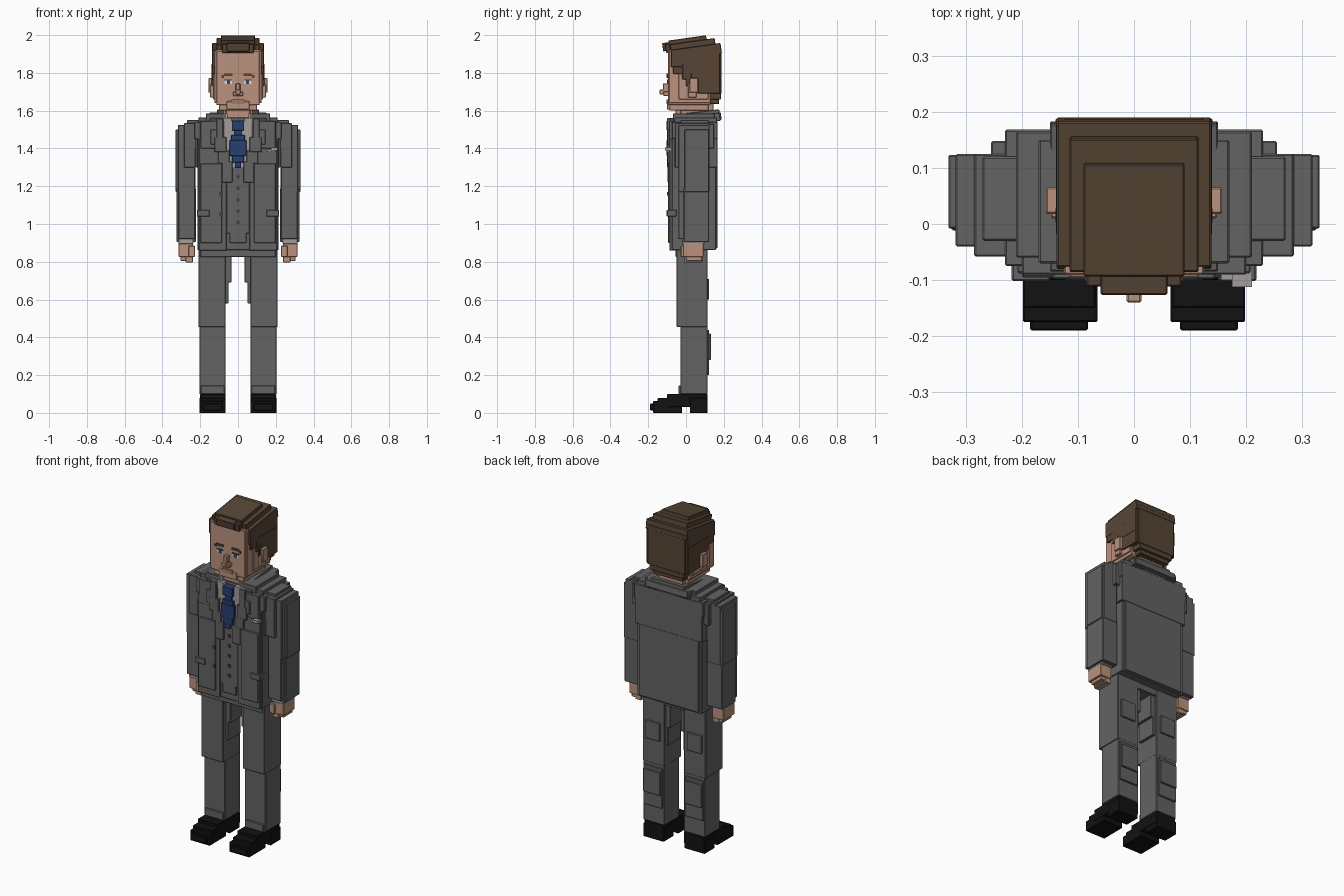
import bpy, bmesh, math
from mathutils import Matrix, Vector


def mat(name, r, g, b):
    m = bpy.data.materials.new(name)
    m.diffuse_color = (r, g, b, 1)
    return m


SUIT = mat("suit_grey", 0.125, 0.125, 0.125)
DARK = mat("button_grey", 0.05, 0.05, 0.05)
SKIN = mat("skin", 0.50, 0.29, 0.205)
LIP = mat("lip", 0.36, 0.19, 0.15)
HAIR = mat("hair_brown", 0.095, 0.06, 0.036)
TIE = mat("tie_blue", 0.022, 0.05, 0.17)
SHIRT = mat("shirt_light_grey", 0.36, 0.34, 0.33)
SHOE = mat("shoe_black", 0.006, 0.006, 0.006)
WHITE = mat("eye_white", 0.7, 0.7, 0.7)
IRIS = mat("iris_blue_grey", 0.04, 0.06, 0.09)


def part(name, material, boxes, mirror=False, tilt=0, pivot=(0, 0.03, 1.95), bevel=0.003):
    """One object from boxes (x0, x1, y0, y1, z0, z1), optionally mirrored and tilted about x."""
    bm = bmesh.new()
    for x0, x1, y0, y1, z0, z1 in boxes:
        for s in ((1, -1) if mirror else (1,)):
            m = Matrix.Translation((s * (x0 + x1) / 2, (y0 + y1) / 2, (z0 + z1) / 2))
            bmesh.ops.create_cube(bm, size=1, matrix=m @ Matrix.Diagonal((x1 - x0, y1 - y0, z1 - z0, 1)))
    if tilt:
        bmesh.ops.rotate(bm, verts=bm.verts, cent=Vector(pivot),
                         matrix=Matrix.Rotation(math.radians(tilt), 3, 'X'))
    me = bpy.data.meshes.new(name)
    bm.to_mesh(me)
    bm.free()
    me.materials.append(material)
    ob = bpy.data.objects.new(name, me)
    bpy.context.collection.objects.link(ob)
    if bevel:
        b = ob.modifiers.new("soft_edge", 'BEVEL')
        b.width = bevel
        b.segments = 1
    return ob


def mid(w, *r):
    """A box centred on x = 0 with half width w."""
    return (-w, w) + r


# shoes: stepped toe, sole, raised heel
part("shoes", SHOE, [
    (0.065, 0.2, -0.10, 0.115, 0.03, 0.1),
    (0.068, 0.198, -0.15, -0.05, 0.015, 0.08),
    (0.082, 0.185, -0.19, -0.1, 0.012, 0.05),
    (0.065, 0.198, -0.175, -0.02, 0.0, 0.062),
    (0.068, 0.205, 0.02, 0.115, 0.0, 0.08)], mirror=True)

# trousers
part("lower_legs", SUIT, [
    (0.065, 0.205, -0.03, 0.113, 0.1, 0.46),
    (0.072, 0.196, -0.04, 0.08, 0.1, 0.145),
    (0.075, 0.2, 0.05, 0.122, 0.2, 0.44),
    (0.08, 0.195, 0.05, 0.132, 0.28, 0.42)], mirror=True)
part("upper_legs", SUIT, [
    (0.065, 0.21, -0.05, 0.113, 0.455, 0.88),
    (0.05, 0.19, -0.02, 0.1, 0.58, 0.88),
    (0.035, 0.19, -0.02, 0.1, 0.69, 0.88),
    (0.09, 0.19, 0.05, 0.122, 0.6, 0.71)], mirror=True)
part("trouser_seat", SUIT, [mid(0.2, -0.055, 0.11, 0.825, 0.95)])

# jacket body, shoulders and back
part("jacket_body", SUIT, [
    mid(0.215, -0.075, 0.158, 0.862, 1.5),
    mid(0.2, -0.06, 0.166, 0.87, 1.53),
    mid(0.225, -0.06, 0.168, 1.3, 1.52),
    mid(0.23, -0.075, 0.168, 1.45, 1.54),
    mid(0.255, -0.058, 0.148, 1.40, 1.53),
    mid(0.21, -0.06, 0.165, 1.5, 1.565)])
part("shoulder_yoke", SUIT, [
    (0.06, 0.17, -0.07, 0.15, 1.54, 1.585)], mirror=True)
part("waistcoat", SUIT, [
    mid(0.06, -0.084, 0, 0.95, 1.32),
    mid(0.045, -0.084, 0, 0.9, 1.0)])

# jacket front panels and lapels, stepped along the opening
part("jacket_front_panels", SUIT, [
    (0.06, 0.208, -0.088, 0.0, 0.86, 1.45),
    (0.085, 0.2, -0.095, 0.0, 0.9, 1.32),
    (0.075, 0.2, -0.09, 0.0, 1.4, 1.545)], mirror=True)
part("lapels", SUIT, [
    (0.03, 0.085, -0.098, -0.05, 1.22, 1.33),
    (0.045, 0.105, -0.099, -0.05, 1.32, 1.39),
    (0.06, 0.125, -0.1, -0.05, 1.38, 1.46),
    (0.078, 0.115, -0.1, -0.05, 1.45, 1.56),
    (0.1, 0.145, -0.098, -0.05, 1.42, 1.5)], mirror=True)
part("pocket_flaps", SUIT, [(0.15, 0.218, -0.102, -0.05, 1.04, 1.075)], mirror=True)
part("waistcoat_buttons", DARK,
     [mid(0.008, -0.088, -0.08, z, z + 0.018) for z in (1.0, 1.06, 1.12, 1.18, 1.24)], bevel=0)
part("jacket_buttons", DARK,
     [(-0.1, -0.082, -0.1, -0.093, z, z + 0.02) for z in (1.04, 1.15)], bevel=0)
part("pocket_square", SHIRT, [(0.155, 0.2, -0.1, -0.08, 1.38, 1.395),
                              (0.175, 0.21, -0.112, -0.08, 1.388, 1.405)], bevel=0)

# tilted coat collar around the neck
part("coat_collar", SUIT, [
    mid(0.14, 0.06, 0.186, 1.535, 1.575),
    mid(0.11, 0.1, 0.18, 1.56, 1.592),
    (-0.15, -0.075, -0.085, 0.18, 1.53, 1.575),
    (0.075, 0.15, -0.085, 0.18, 1.53, 1.575),
    (-0.11, -0.072, -0.06, 0.17, 1.56, 1.592),
    (0.072, 0.11, -0.06, 0.17, 1.56, 1.592)], tilt=7, pivot=(0, 0.05, 1.565))

# shirt and tie
part("shirt", SHIRT, [
    mid(0.08, -0.083, 0, 1.44, 1.545),
    mid(0.06, -0.0835, 0, 1.37, 1.45),
    mid(0.045, -0.086, 0, 1.3, 1.38)], bevel=0)
part("shirt_collar", SHIRT, [
    (0.035, 0.08, -0.087, -0.02, 1.52, 1.56),
    (0.055, 0.078, -0.07, 0.1, 1.54, 1.585)], mirror=True, bevel=0)
part("tie", TIE, [
    mid(0.033, -0.102, -0.05, 1.495, 1.548),
    mid(0.022, -0.096, -0.05, 1.45, 1.5),
    mid(0.036, -0.1, -0.05, 1.44, 1.47),
    mid(0.044, -0.102, -0.05, 1.36, 1.445),
    mid(0.032, -0.101, -0.05, 1.325, 1.37),
    mid(0.017, -0.1, -0.05, 1.3, 1.335)], bevel=0.002)

# arms and hands
part("upper_arms", SUIT, [
    (0.225, 0.331, -0.008, 0.123, 1.17, 1.5),
    (0.228, 0.318, -0.04, 0.125, 1.17, 1.525),
    (0.225, 0.285, -0.058, 0.125, 1.3, 1.535),
    (0.2, 0.27, -0.03, 0.12, 1.35, 1.55)], mirror=True)
part("forearms", SUIT, [
    (0.223, 0.325, -0.012, 0.123, 0.905, 1.19),
    (0.228, 0.315, -0.04, 0.12, 0.92, 1.19)], mirror=True)
part("shirt_cuffs", SHIRT, [(0.235, 0.315, -0.02, 0.098, 0.895, 0.93)], mirror=True)
part("hands", SKIN, [
    (0.238, 0.315, -0.015, 0.092, 0.825, 0.9),
    (0.238, 0.278, -0.01, 0.088, 0.797, 0.83),
    (0.228, 0.262, -0.028, 0.03, 0.825, 0.885),
    (0.26, 0.305, 0.0, 0.085, 0.805, 0.83)], mirror=True)

# head, neck and face
part("neck", SKIN, [mid(0.065, -0.055, 0.125, 1.5, 1.64)])
part("head", SKIN, [
    mid(0.125, -0.09, 0.13, 1.64, 1.92),
    mid(0.115, -0.096, 0.13, 1.63, 1.915),
    mid(0.1, -0.088, 0.12, 1.6, 1.66),
    mid(0.06, -0.1, 0.0, 1.605, 1.65),
    mid(0.08, -0.03, 0.145, 1.58, 1.67),
    (-0.132, 0.132, -0.04, 0.12, 1.66, 1.8)])
part("ears", SKIN, [
    (0.12, 0.157, 0.018, 0.065, 1.695, 1.772),
    (0.12, 0.148, 0.01, 0.055, 1.67, 1.74)], mirror=True)
part("nose", SKIN, [
    mid(0.013, -0.14, -0.09, 1.685, 1.712),
    mid(0.026, -0.12, -0.09, 1.678, 1.702),
    mid(0.012, -0.122, -0.09, 1.705, 1.745)])
part("mouth", LIP, [mid(0.034, -0.104, -0.09, 1.636, 1.658)], bevel=0)
part("brows", HAIR, [(0.028, 0.075, -0.103, -0.095, 1.784, 1.796),
                     (0.075, 0.088, -0.102, -0.095, 1.774, 1.788)], mirror=True, bevel=0)
part("eyes", WHITE, [(0.032, 0.072, -0.099, -0.092, 1.742, 1.762)], mirror=True, bevel=0)
part("irises", IRIS, [(0.042, 0.058, -0.101, -0.096, 1.742, 1.762),
                      (0.032, 0.074, -0.101, -0.096, 1.76, 1.766)], mirror=True, bevel=0)

# hair: tilted crown layers, then sides and back
part("hair_crown", HAIR, [
    mid(0.09, -0.09, 0.112, 1.94, 1.988),
    mid(0.115, -0.085, 0.155, 1.9, 1.967),
    mid(0.085, -0.11, 0.0, 1.925, 1.972),
    mid(0.06, -0.124, 0.0, 1.935, 1.979),
    mid(0.138, -0.08, 0.182, 1.88, 1.937)], tilt=8)
part("hair_sides", HAIR, [
    (0.11, 0.138, -0.08, 0.18, 1.83, 1.92),
    (0.11, 0.137, -0.07, 0.18, 1.795, 1.85),
    (0.11, 0.139, -0.02, 0.18, 1.765, 1.85),
    (0.11, 0.14, 0.0, 0.03, 1.73, 1.8),
    (0.11, 0.138, 0.062, 0.18, 1.69, 1.85)], mirror=True)
part("hair_back", HAIR, [
    mid(0.125, 0.08, 0.189, 1.69, 1.93),
    mid(0.115, 0.09, 0.186, 1.66, 1.75),
    mid(0.1, 0.1, 0.175, 1.635, 1.7)])
